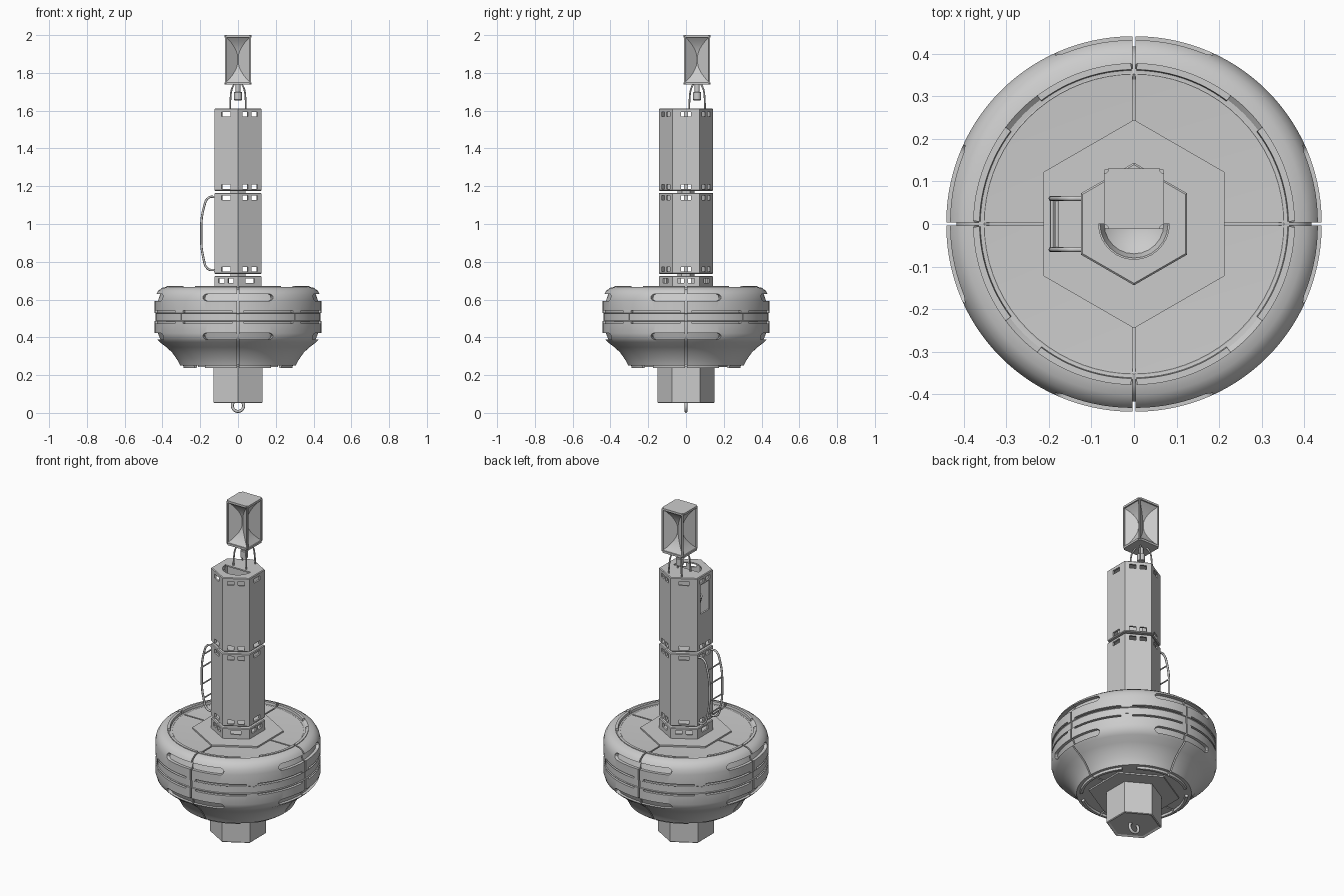
import bpy, bmesh, math
from mathutils import Matrix, Vector

if "Cube" in bpy.data.objects:
    bpy.data.objects.remove(bpy.data.objects["Cube"])

R = math.radians


def finish(name, bm, smooth=None):
    bmesh.ops.remove_doubles(bm, verts=bm.verts, dist=1e-5)
    me = bpy.data.meshes.new(name)
    bm.to_mesh(me)
    bm.free()
    ob = bpy.data.objects.new(name, me)
    bpy.context.collection.objects.link(ob)
    if smooth:
        shade(ob, smooth)
    return ob


def activate(ob):
    bpy.ops.object.select_all(action='DESELECT')
    ob.select_set(True)
    bpy.context.view_layer.objects.active = ob


def shade(ob, angle):
    activate(ob)
    bpy.ops.object.shade_smooth_by_angle(angle=R(angle))


def cut(ob, cutter):
    m = ob.modifiers.new("cut", 'BOOLEAN')
    m.operation, m.solver, m.object = 'DIFFERENCE', 'EXACT', cutter
    activate(ob)
    bpy.ops.object.modifier_apply(modifier=m.name)
    bpy.data.objects.remove(cutter)


def arc(bm, section, a0, a1, step=3, round_end=0, shift=(0, 0)):
    """Sweep a closed (r, z) section around z; round_end tapers its ends (degrees)."""
    full = a1 - a0 >= 360
    n = max(2, round((a1 - a0) / step))
    angs = [a0 + (a1 - a0) * i / n for i in range(n + (not full))]
    if round_end:
        tips = [round_end * t for t in (0, .15, .4, .7, 1)]
        mid = [a for a in angs if a0 + round_end < a < a1 - round_end]
        angs = [a0 + t for t in tips] + mid + [a1 - t for t in reversed(tips)]
    zm = sum(z for _, z in section) / len(section)
    rings = []
    for a in angs:
        s = 1
        if round_end:
            d = min(a - a0, a1 - a, round_end) / round_end
            s = max(.25, math.sqrt(1 - (1 - d) ** 2))
        rings.append([bm.verts.new((r * math.cos(R(a)) + shift[0], r * math.sin(R(a)) + shift[1],
                                    zm + (z - zm) * s)) for r, z in section])
    faces, k = [], len(section)
    for i in range(len(rings) - (not full)):
        p, q = rings[i], rings[(i + 1) % len(rings)]
        faces += [bm.faces.new((p[j], q[j], q[(j + 1) % k], p[(j + 1) % k])) for j in range(k)]
    if not full:
        faces += [bm.faces.new(rings[0]), bm.faces.new(rings[-1])]
    bmesh.ops.recalc_face_normals(bm, faces=faces)


def box(bm, size, loc, yaw=0):
    mat = Matrix.Rotation(R(yaw), 4, 'Z') @ Matrix.Translation(loc) @ Matrix.Diagonal((*size, 1))
    bmesh.ops.create_cube(bm, size=1, matrix=mat)


def prism(bm, r, z0, z1, flip=False, sides=6, loc=(0, 0), bevel=0):
    """Upright prism; hexagons have corners on the y axis."""
    mat = Matrix.Translation((*loc, (z0 + z1) / 2)) @ Matrix.Rotation(R(90), 4, 'Z')
    vs = bmesh.ops.create_cone(bm, cap_ends=True, segments=sides, radius1=r, radius2=r,
                               depth=z1 - z0, matrix=mat)['verts']
    # put a corner exactly on +y
    co = vs[0].co
    off = math.atan2(co.y - loc[1], co.x - loc[0]) - R(90)
    bmesh.ops.rotate(bm, verts=vs, cent=(*loc, 0), matrix=Matrix.Rotation(-off, 3, 'Z'))
    if flip:
        bmesh.ops.reverse_faces(bm, faces=list({f for v in vs for f in v.link_faces}))
    elif bevel:
        es = list({e for v in vs for e in v.link_edges if abs(e.verts[0].co.z - e.verts[1].co.z) < 1e-5})
        bmesh.ops.bevel(bm, geom=es, offset=bevel, segments=1, affect='EDGES')


def wire(name, paths, radius):
    cu = bpy.data.curves.new(name, 'CURVE')
    cu.dimensions, cu.bevel_depth, cu.bevel_resolution, cu.use_fill_caps = '3D', radius, 2, True
    cu.resolution_u = 5
    for pts, smooth in paths:
        sp = cu.splines.new('BEZIER' if smooth else 'POLY')
        ps = sp.bezier_points if smooth else sp.points
        ps.add(len(pts) - 1)
        for p, c in zip(ps, pts):
            p.co = c if smooth else (*c, 1)
            if smooth:
                p.handle_left_type = p.handle_right_type = 'AUTO'
    ob = bpy.data.objects.new(name, cu)
    bpy.context.collection.objects.link(ob)


# Float: four quarter shells with open seams around a core
profile = [(0, .25), (.28, .25), (.302, .25), (.31, .268), (.322, .288), (.345, .32), (.375, .348),
           (.41, .374), (.428, .393), (.437, .422), (.437, .485), (.432, .488), (.432, .527),
           (.437, .53), (.437, .598), (.431, .625), (.418, .647), (.397, .662), (.372, .667),
           (.36, .657), (.34, .655), (0, .655)]
bm = bmesh.new()
for q in range(4):
    d = Vector((.004, .004)) @ Matrix.Rotation(R(-90 * q), 2)
    d = (math.cos(R(45 + 90 * q)) * .0057, math.sin(R(45 + 90 * q)) * .0057)
    arc(bm, profile, 90 * q, 90 * q + 90, 3, 0, d)
float_body = finish("float_quarters", bm)

bm = bmesh.new()
for q in range(4):
    a = 90 * q
    arc(bm, [(.424, .593), (.47, .593), (.47, .63), (.411, .63)], a - 25, a + 25, 3, 3)
    arc(bm, [(.411, .388), (.47, .388), (.47, .423), (.425, .423)], a - 25, a + 25, 3, 3)
    for z in (.473, .532):
        arc(bm, [(.427, z), (.47, z), (.47, z + .01), (.427, z + .01)], a + 4, a + 41)
        arc(bm, [(.427, z), (.47, z), (.47, z + .01), (.427, z + .01)], a + 49, a + 86)
cut(float_body, finish("float_cutter", bm))
shade(float_body, 28)

bm = bmesh.new()
arc(bm, [(max(.01, r - .02), .455 + (z - .455) * .95) for r, z in profile], 0, 360, 5)
finish("float_core", bm, 30)

# Raised lips on the float's top and bottom rims, and belt clips
bm = bmesh.new()
for q in range(4):
    for a0, a1 in ((1, 37), (53, 89)):
        arc(bm, [(.36, .65), (.378, .65), (.378, .671), (.363, .671)], 90 * q + a0, 90 * q + a1)
        arc(bm, [(.27, .26), (.292, .26), (.288, .237), (.274, .237)], 90 * q + a0, 90 * q + a1)
finish("float_lips", bm, 30)
bm = bmesh.new()
for q in range(4):
    box(bm, (.02, .028, .03), (.429, 0, .508), 45 + 90 * q)
finish("belt_clips", bm)

# Hexagonal deck plates, lower ballast block and mooring ring
bm = bmesh.new()
prism(bm, .245, .645, .664)
prism(bm, .245, .242, .26)
finish("deck_plates", bm)
bm = bmesh.new()
prism(bm, .15, .052, .26, bevel=.004)
low = [f for f in bm.faces if f.normal.z < -.9 and f.calc_center_median().z < .1]
bmesh.ops.inset_region(bm, faces=low, thickness=.012, depth=-.006)
finish("ballast_block", bm)
bpy.ops.mesh.primitive_torus_add(major_radius=.03, minor_radius=.008, major_segments=32,
                                 minor_segments=10, location=(0, 0, .038), rotation=(R(90), 0, 0))
bpy.context.object.name = "mooring_ring"
shade(bpy.context.object, 40)


# Hollow hexagonal mast sections with slotted walls
def mast_section(name, z0, z1, rows, swap=False, top=False):
    bm = bmesh.new()
    prism(bm, .144, z0, z1, bevel=.004)
    prism(bm, .132, z0 + .008, z1 - .008, flip=True)
    ob = finish(name, bm)
    bm = bmesh.new()
    for k in range(6):
        double = (k % 2 == 1) != swap
        for z in rows:
            for off in ((-.028, .028) if double else (0,)):
                box(bm, (.04, .036 if double else .055, .024), (.125, off, z), 60 * k)
    if top:
        # service window in the left wall and half-round hatch in the cap
        box(bm, (.04, .085, .17), (.125, 0, 1.475), 180)
        arc(bm, [(0, 1.595), (.083, 1.595), (.083, 1.64), (0, 1.64)], 180, 360, 12)
        bmesh.ops.remove_doubles(bm, verts=bm.verts, dist=1e-5)
    cut(ob, finish("slot_cutter", bm))


mast_section("mast_base", .66, .725, (.70,), swap=True)
mast_section("mast_lower", .736, 1.165, (.76, 1.138))
mast_section("mast_upper", 1.176, 1.612, (1.197, 1.58), top=True)
bm = bmesh.new()
prism(bm, .045, .72, .74)
prism(bm, .045, 1.16, 1.18)
finish("mast_joints", bm)

# Bowl inside the upper mast
bm = bmesh.new()
arc(bm, [(.01, 1.385), (.05, 1.39), (.08, 1.415), (.088, 1.45), (.08, 1.45), (.07, 1.418),
         (.045, 1.4), (.01, 1.396)], 0, 360, 15)
finish("inner_bowl", bm, 30)

# Ladder on the left side of the lower mast
rail = [(-.12, 1.143), (-.155, 1.14), (-.18, 1.09), (-.195, .95), (-.183, .82), (-.16, .763), (-.12, .755)]
wire("ladder_rails", [([(x, y, z) for x, z in rail], True) for y in (-.06, .06)], .006)
wire("ladder_rungs", [([(x, -.06, z), (x, .06, z)], False)
                      for x, z in ((-.181, 1.08), (-.193, 1.0), (-.193, .9), (-.183, .82))], .004)

# Radar reflector: end plates, corner posts and four curved pockets
cy, zc = .059, 1.87
bm = bmesh.new()
for z in (1.744, 1.994):
    box(bm, (.142, .142, .012), (0, cy, z))
up = [e for e in bm.edges if abs(e.verts[0].co.z - e.verts[1].co.z) > .005]
bmesh.ops.bevel(bm, geom=up, offset=.01, segments=3, affect='EDGES')
for sx in (-1, 1):
    for sy in (-1, 1):
        box(bm, (.008, .008, .25), (sx * .065, cy + sy * .065, zc))
finish("reflector_frame", bm)
bm = bmesh.new()
for k in range(4):
    turn = Matrix.Translation((0, cy, zc)) @ Matrix.Rotation(R(90 * k), 4, 'Z')
    rows = []
    for i in range(17):
        v = i / 8 - 1
        u = max(v * v, .03)
        dep = .05 * (1 - u)
        rows.append([bm.verts.new(turn @ Vector((x * .066, -.066 + d, v * .122)))
                     for x, d in ((-1, 0), (-u, dep), (u, dep), (1, 0))])
    for p, q in zip(rows, rows[1:]):
        for j in range(3):
            bm.faces.new((p[j], p[j + 1], q[j + 1], q[j]))
finish("reflector_pockets", bm, 12)

# Reflector support legs and small lamp beneath it
legs = []
for sx in (-1, 1):
    for sy in (-1, 1):
        legs.append(([(sx * a, cy + sy * a, z) for a, z in
                      ((.042, 1.605), (.04, 1.66), (.034, 1.71), (.02, 1.742))], True))
wire("reflector_legs", legs, .0045)
bm = bmesh.new()
prism(bm, .021, 1.655, 1.7, sides=20, loc=(0, cy), bevel=.003)
prism(bm, .013, 1.69, 1.745, sides=20, loc=(0, cy))
finish("lamp", bm, 35)
